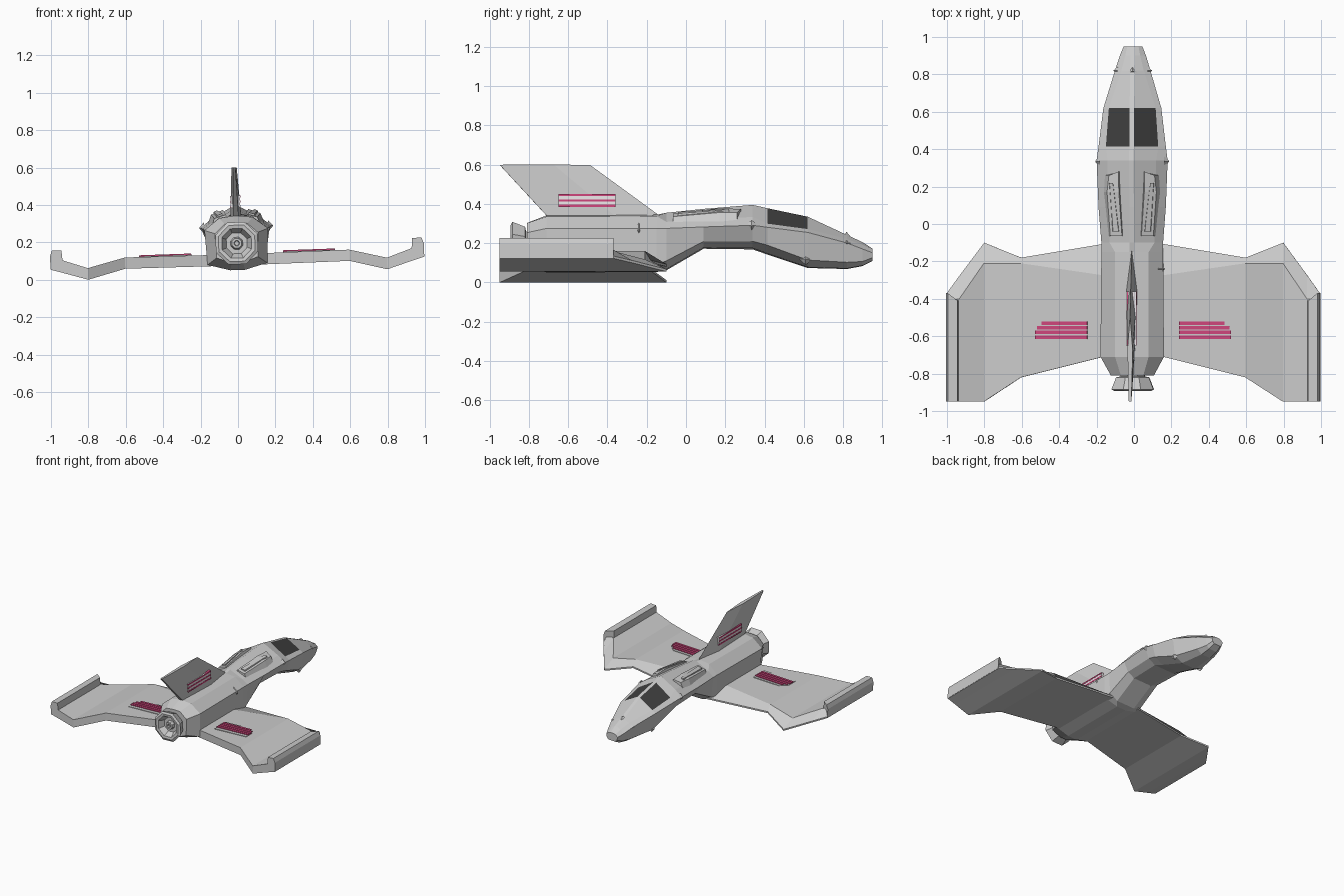
import bpy, bmesh, math

if "Cube" in bpy.data.objects:
    bpy.data.objects.remove(bpy.data.objects["Cube"])

TILT = -0.035  # the whole craft banks slightly


def material(name, color):
    m = bpy.data.materials.new(name)
    m.diffuse_color = (*color, 1)
    m.use_nodes = True
    m.node_tree.nodes["Principled BSDF"].inputs["Base Color"].default_value = m.diffuse_color
    return m


GLASS = material("dark_glass", (0.05, 0.05, 0.05))
RED = material("crimson", (0.62, 0.06, 0.2))
PALE = material("pale", (0.85, 0.8, 0.82))


def finish(name, bm, mirror=False, mats=()):
    bmesh.ops.recalc_face_normals(bm, faces=bm.faces)
    me = bpy.data.meshes.new(name)
    bm.to_mesh(me)
    bm.free()
    for m in mats:
        me.materials.append(m)
    ob = bpy.data.objects.new(name, me)
    bpy.context.collection.objects.link(ob)
    ob.rotation_euler.y = TILT
    if mirror:
        ob.modifiers.new("mirror", 'MIRROR').use_mirror_merge = False
    return ob


def loft(bm, rings, caps=True):
    rows = [[bm.verts.new(p) for p in r] for r in rings]
    n = len(rows[0])
    out = []
    for a, b in zip(rows, rows[1:]):
        out.append([bm.faces.new((a[i], a[(i + 1) % n], b[(i + 1) % n], b[i]))
                    for i in range(n)])
    if caps:
        bm.faces.new(rows[0])
        bm.faces.new(rows[-1])
    return out


def loft_object(name, rings, mirror=False, mats=(), caps=True):
    bm = bmesh.new()
    loft(bm, rings, caps)
    return finish(name, bm, mirror, mats)


def boxes(name, spans, mirror=False, mats=()):
    bm = bmesh.new()
    for x0, x1, y0, y1, z0, z1 in spans:
        loft(bm, [[(x0, y0, z), (x1, y0, z), (x1, y1, z), (x0, y1, z)] for z in (z0, z1)])
    return finish(name, bm, mirror, mats)


# Fuselage: y, top z, shoulder x z, side x z, lower x z, belly x z
SECTIONS = [
    (.95, .172, .03, .168, .05, .15, .045, .125, .03, .11),
    (.90, .205, .04, .19, .07, .168, .06, .105, .035, .085),
    (.82, .242, .06, .22, .095, .198, .082, .10, .04, .07),
    (.62, .335, .125, .268, .155, .25, .13, .11, .06, .076),
    (.415, .378, .14, .295, .18, .275, .15, .185, .08, .145),
    (.34, .395, .13, .33, .19, .285, .15, .205, .09, .172),
    (.09, .375, .13, .315, .18, .277, .14, .205, .08, .175),
    (-.10, .355, .12, .305, .165, .27, .15, .105, .08, .065),
    (-.15, .345, .09, .335, .165, .27, .16, .085, .04, .055),
    (-.71, .342, .09, .332, .17, .27, .16, .085, .04, .052),
    (-.81, .303, .06, .30, .115, .25, .11, .12, .03, .09),
]
rings = []
for y, zt, *p in SECTIONS:
    half = [(.012, zt)] + list(zip(p[::2], p[1::2]))
    rings.append([(x, y, z) for x, z in half] + [(-x, y, z) for x, z in reversed(half)])
bm = bmesh.new()
bands = loft(bm, rings)
# Cockpit windows are inset into the upper panels
windows = [bands[3][0], bands[3][8]]
bmesh.ops.inset_individual(bm, faces=windows, thickness=.013)
for f in windows:
    f.material_index = 1
finish("fuselage", bm, mats=(None, GLASS))

# Cranked wings: x, leading y, bevel y, trailing y, top z, bottom z
WING = [
    (.12, -.10, -.28, -.70, .137, .077),
    (.60, -.18, -.21, -.82, .140, .080),
    (.80, -.10, -.21, -.95, .090, .028),
    (.93, -.275, -.40, -.95, .135, .068),
    (.998, -.37, -.41, -.95, .155, .088),
]
loft_object("wing", [[(x, le, zb), (x, le, zb + .012), (x, ts, zt), (x, te, zt), (x, te, zb)]
                     for x, le, ts, te, zt, zb in WING], mirror=True)
loft_object("winglet", [
    [(.932, y0, .11), (.938, y0, .19), (.988, y1, .192), (1.0, y1, .16), (1.0, y1, .09)]
    for y0, y1 in ((-.95, -.95), (-.41, -.37))], mirror=True)

# Tail fin with sharp leading edge
fin = []
for z, front, rear, t in ((.33, -.12, -.70, .03), (.60, -.49, -.95, .014)):
    mid = front + (rear - front) * .4
    fin.append([(0, front, z), (t, mid, z), (t * .5, rear, z), (-t * .5, rear, z), (-t, mid, z)])
loft_object("tail_fin", fin)

# Fin vent
boxes("fin_vent_frame", [(-.026, .026, -.65, -.36, .385, .45)], mats=(PALE,))
boxes("fin_vent_bars", [(-.028, .028, -.65, -.36, z, z + .011)
                        for z in (.385, .412, .439)], mats=(RED,))

# Wing vents with the outer front corner cut off
loft_object("wing_vent_frame", [[(.245, -.64, z), (.525, -.64, z), (.525, -.555, z),
                                 (.47, -.50, z), (.245, -.50, z)] for z in (.13, .143)], mirror=True)
boxes("wing_vent_bars", [(.245, min(.525, -.03 - y), y - .019, y, .135, .149)
                         for y in (-.52, -.545, -.57, -.595)], mirror=True, mats=(RED,))

# Shoulder pods with a raised tapering rib
loft_object("shoulder_pod", [
    [(.042, -.065, .32), (.052, -.065, .350), (.115, -.065, .332), (.132, -.065, .285)],
    [(.058, .17, .34), (.068, .17, .376), (.132, .17, .352), (.15, .17, .305)],
    [(.062, .28, .35), (.070, .28, .372), (.122, .26, .352), (.146, .26, .31)]], mirror=True)
loft_object("pod_rib", [
    [(.066, -.04, .335), (.07, -.04, .357), (.10, -.04, .348), (.106, -.04, .325)],
    [(.098, .22, .345), (.10, .22, .374), (.118, .22, .367), (.122, .22, .345)]], mirror=True)

# Engine nozzle: octagonal lathe of (radius, y)
PROFILE = [(.07, -.78), (.07, -.815), (.095, -.82), (.122, -.885), (.105, -.893), (.085, -.89),
           (.06, -.845), (.035, -.845), (.028, -.87), (.015, -.87), (.012, -.85)]
loft_object("engine_nozzle", [
    [(r * math.cos((i + .5) * math.pi / 4), y, .195 + r * math.sin((i + .5) * math.pi / 4))
     for i in range(8)] for r, y in PROFILE])


# Small pointed studs on the hull
def stud(name, x, y, z, length, height, out, mirror=True):
    base = [(x, y - length, z), (x, y, z + height), (x, y + length, z), (x, y, z - height)]
    tip = [(x + out, y + (py - y) * .1, z + (pz - z) * .1) for _, py, pz in base]
    loft_object(name, [base, tip], mirror)


stud("side_stud", .172, .335, .283, .035, .03, .024)
stud("nose_stud", .08, .82, .198, .02, .015, .022)
stud("chin_stud", .12, .61, .115, .035, .03, .02)
stud("hull_wedge", .14, -.24, .26, .02, .04, .035, False)
loft_object("nose_sensor", [[(-.03, .81, .235), (.03, .81, .235), (0, .85, .22)],
                            [(-.003, .815, .258), (.003, .815, .258), (0, .82, .256)]])
